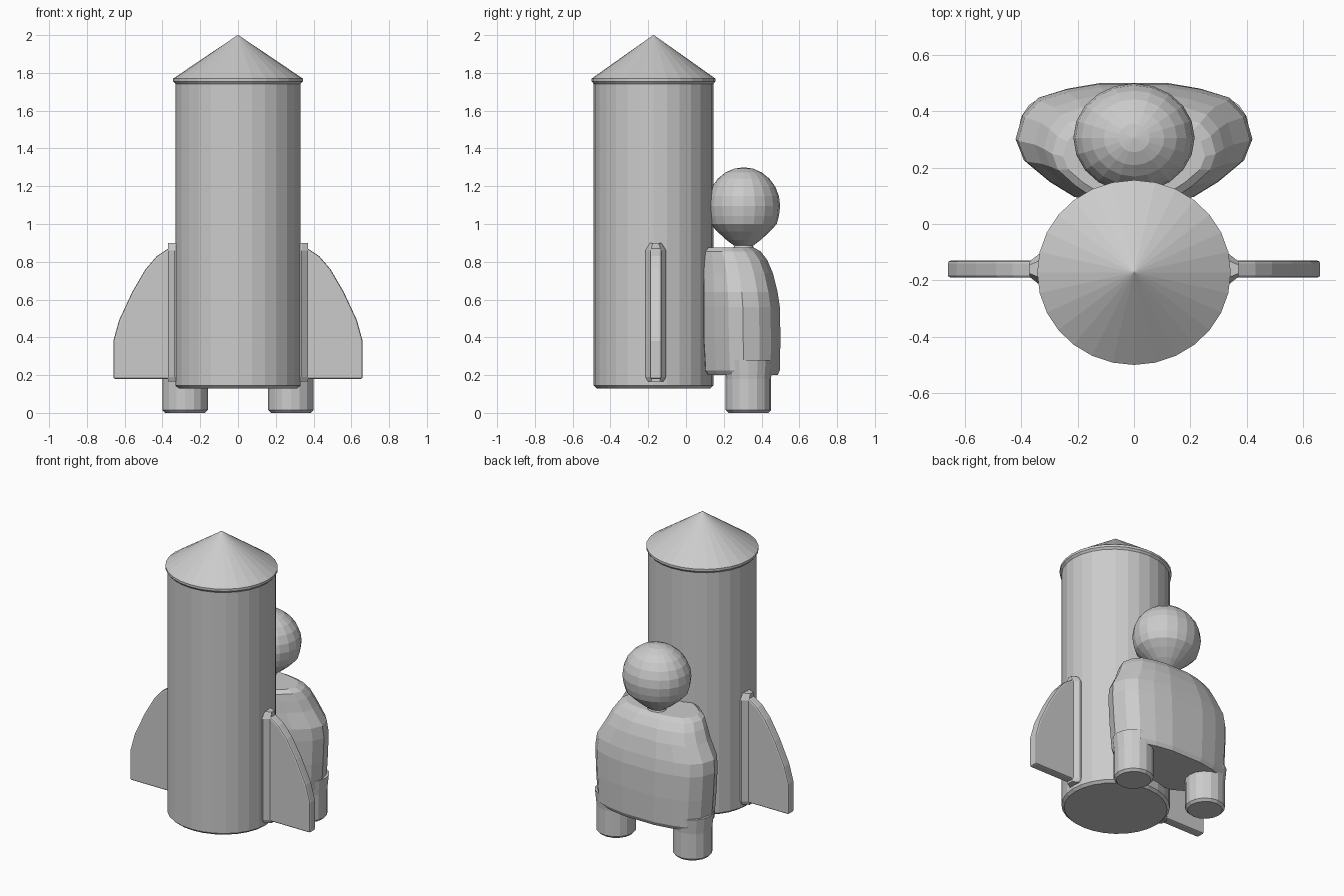
import bpy, bmesh, math

cube = bpy.data.objects.get("Cube")
if cube:
    bpy.data.objects.remove(cube, do_unlink=True)

grey = bpy.data.materials.new("plain grey")
grey.diffuse_color = (0.6, 0.6, 0.6, 1)
grey.use_nodes = True
grey.node_tree.nodes["Principled BSDF"].inputs["Base Color"].default_value = (0.6, 0.6, 0.6, 1)


def finish(name, bm, bevel=0, mirrored=False):
    """Turn a bmesh into an object, optionally bevelled and mirrored in x."""
    bmesh.ops.recalc_face_normals(bm, faces=bm.faces)
    mesh = bpy.data.meshes.new(name)
    bm.to_mesh(mesh)
    bm.free()
    mesh.materials.append(grey)
    obj = bpy.data.objects.new(name, mesh)
    bpy.context.collection.objects.link(obj)
    if bevel:
        mod = obj.modifiers.new("soft edges", "BEVEL")
        mod.width = bevel
        mod.segments = 2
        mod.limit_method = "ANGLE"
        mod.angle_limit = math.radians(50)
    if mirrored:
        mod = obj.modifiers.new("other side", "MIRROR")
        mod.use_mirror_merge = False
    return obj


def loft(name, rings, **options):
    """Skin a stack of equal-length rings and cap both ends."""
    bm = bmesh.new()
    loops = [[bm.verts.new(p) for p in ring] for ring in rings]
    for low, high in zip(loops, loops[1:]):
        for i in range(len(low)):
            j = (i + 1) % len(low)
            bm.faces.new((low[i], low[j], high[j], high[i]))
    bm.faces.new(loops[0][::-1])
    bm.faces.new(loops[-1])
    return finish(name, bm, **options)


def lathe(name, profile, x, y, sides, depth=1.0, **options):
    """Revolve (radius, height) pairs about a vertical axis."""
    turns = [2 * math.pi * i / sides for i in range(sides)]
    rings = [[(x + r * math.cos(t), y + depth * r * math.sin(t), z) for t in turns]
             for r, z in profile]
    return loft(name, rings, **options)


# Rocket hull and nose cone
lathe("rocket_hull", [(0.315, 0.13), (0.332, 0.145), (0.332, 1.74), (0.33, 1.77)],
      0, -0.172, 28, 0.955)
lathe("nose_cone", [(0.33, 1.74), (0.343, 1.755), (0.343, 1.77), (0.002, 2.0)],
      0, -0.172, 28, 0.955)

# Side fins
outline = [(0.29, 0.18), (0.66, 0.18), (0.66, 0.38), (0.63, 0.49), (0.56, 0.64),
           (0.49, 0.76), (0.43, 0.83), (0.37, 0.87), (0.29, 0.89)]
loft("fins", [[(x, y, z) for x, z in outline] for y in (-0.19, -0.13)],
     bevel=0.01, mirrored=True)

# Fillets where the fins meet the hull
loft("fin_roots", [[(x, -0.16 + s * w, z) for x, s in
                    ((0.30, -1), (0.335, -1), (0.37, -0.5), (0.37, 0.5), (0.335, 1), (0.30, 1))]
                   for w, z in ((0.04, 0.165), (0.055, 0.19), (0.055, 0.86), (0.03, 0.90))],
     mirrored=True)

# Torso: one rounded cross-section, narrowed toward the shoulders
half = [(0.12, 0.495), (0.24, 0.475), (0.34, 0.445), (0.395, 0.385), (0.42, 0.30),
        (0.39, 0.225), (0.30, 0.15), (0.21, 0.095), (0.10, 0.09)]
section = half + [(-x, y) for x, y in half[::-1]]


def torso_ring(z, width, back, front=0.0):
    """Scale the section sideways and pull its back and front inward."""
    ring = []
    for x, y in section:
        t = (y - 0.09) / 0.405
        ring.append((x * width, 0.09 + front + t * (back - 0.09 - front), z))
    return ring


loft("torso", [torso_ring(*r) for r in (
    (0.20, 0.91, 0.485, 0.025), (0.225, 0.95, 0.497, 0.01), (0.40, 0.98, 0.50),
    (0.56, 1.0, 0.497), (0.64, 0.98, 0.485), (0.74, 0.84, 0.46),
    (0.81, 0.76, 0.43), (0.855, 0.69, 0.395), (0.875, 0.60, 0.36, 0.02))])

# Legs
lathe("legs", [(0.105, 0.0), (0.12, 0.015), (0.12, 0.18), (0.13, 0.28)],
      0.28, 0.33, 16, mirrored=True)

# Round head tapering into a short neck
skull = [(0.215 * math.cos(a), 1.095 + 0.205 * math.sin(a))
         for a in [math.radians(d) for d in range(-15, 90, 15)]]
lathe("head", [(0.07, 0.85), (0.055, 0.885), (0.10, 0.915), (0.155, 0.96), (0.195, 1.0)]
      + skull + [(0.003, 1.3)], 0, 0.305, 20, 0.9)
